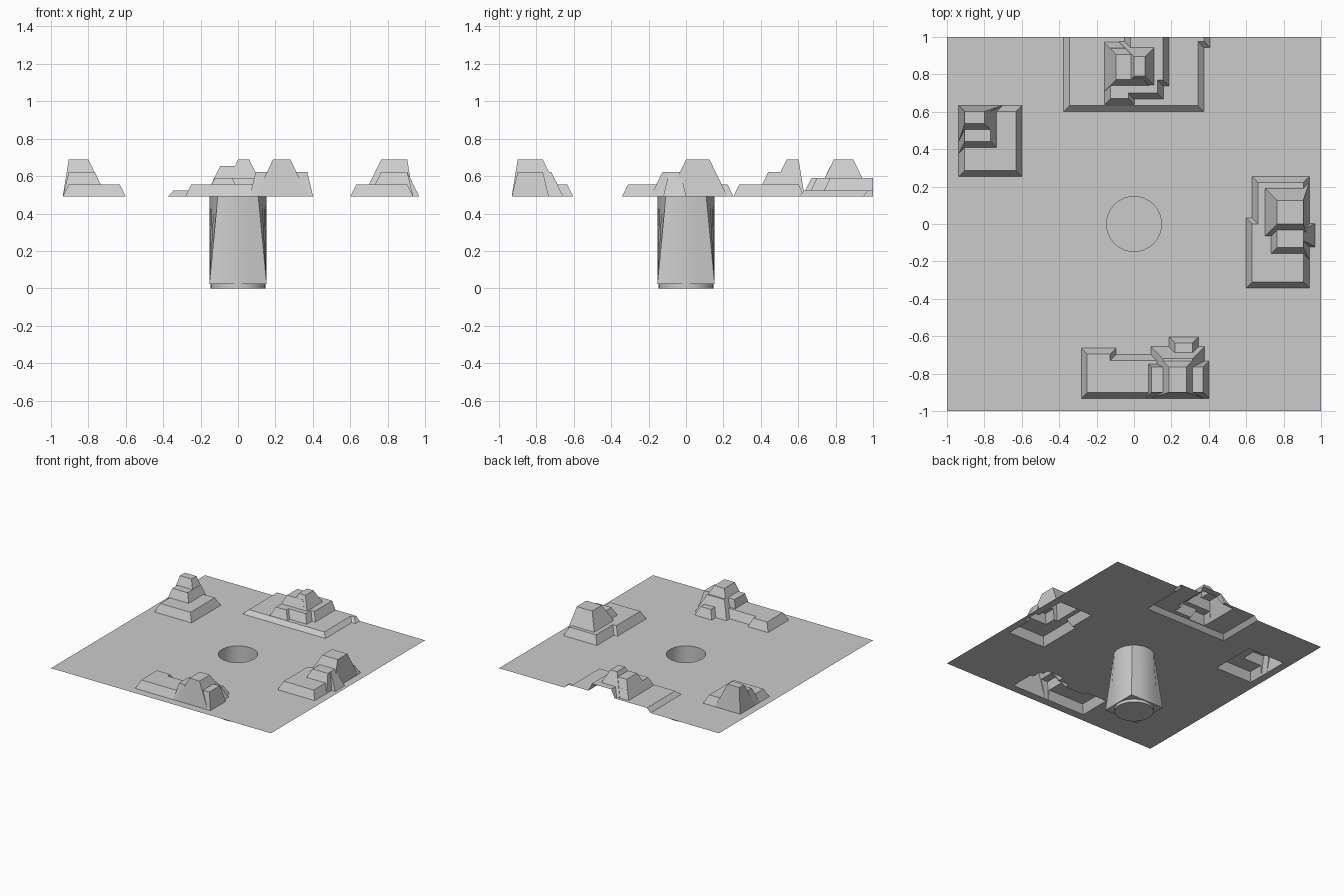
import bpy, bmesh, math

if "Cube" in bpy.data.objects:
    bpy.data.objects.remove(bpy.data.objects["Cube"])

GROUND, DEEP = 0.49, 0.44   # blocks start below the ground so the union is clean
STEP = 0.033                # height of one level, also the run of one slope


def new_object(name, bm):
    bmesh.ops.recalc_face_normals(bm, faces=bm.faces)
    me = bpy.data.meshes.new(name)
    bm.to_mesh(me)
    bm.free()
    ob = bpy.data.objects.new(name, me)
    bpy.context.collection.objects.link(ob)
    return ob


def bridge(bm, a, b):
    for i in range(len(a)):
        j = (i + 1) % len(a)
        bm.faces.new((a[i], a[j], b[j], b[i]))


def frustum(name, base, top, zb, zt):
    bm = bmesh.new()
    a, b = [[bm.verts.new((x, y, z)) for x, y in ((w, s), (e, s), (e, n), (w, n))]
            for (w, e, s, n), z in ((base, zb), (top, zt))]
    bm.faces.new(a)
    bm.faces.new(b)
    bridge(bm, a, b)
    return new_object(name, bm)


def rock_block(level, top, cliffs):
    """Sides named in cliffs slope one step over the full height, others per two levels."""
    z = GROUND + STEP * level
    base = []
    for side, v in zip("WESN", top):
        span = level if side in cliffs else min(level, 2)
        run = .032 * (z - DEEP) / (span * STEP)
        base.append(v - run if side in "WS" else v + run)
    return frustum("rock_block", base, top, DEEP, z)


def boolean(target, other, op):
    m = target.modifiers.new("cut", 'BOOLEAN')
    m.operation, m.solver, m.object = op, 'EXACT', other
    bpy.context.view_layer.objects.active = target
    bpy.ops.object.modifier_apply(modifier=m.name)
    bpy.data.objects.remove(other)


# Flat tops (west, east, south, north) for each rock, with level and cliff sides
left_rock = [
    (2, (-.905, -.632, .285, .602), ""),
    (4, (-.905, -.766, .44, .602), "WN"),
    (6, (-.905, -.80, .538, .602), "WN")]
right_rock = [
    (2, (.632, .905, -.31, 0), ""),
    (2, (.664, .905, -.2, .222), ""),
    (4, (.765, .905, -.126, .05), "E"),
    (6, (.765, .905, 0, .126), "E"),
    (4, (.8, .905, -.09, -.03), "SN")]
back_rock = [
    (1, (-.345, .342, .633, 1.3), ""),
    (1, (0, .375, .975, 1.3), ""),
    (3, (-.125, -.03, .67, .94), ""),
    (3, (-.02, .155, .77, 1.3), ""),
    (3, (-.07, .125, .70, .87), ""),
    (5, (-.095, .05, .773, .907), ""),
    (6, (0, .06, .79, .895), "")]
front_rock = [
    (2, (-.25, .2, -.90, -.73), ""),
    (2, (-.25, -.128, -.90, -.695), ""),
    (4, (.094, .37, -.90, -.765), "WESN"),
    (6, (.187, .28, -.90, -.765), "S"),
    (2, (.22, .312, -.8, -.635), ""),
    (4, (.155, .312, -.8, -.72), "")]

# Ground with rocks fused into one skin
slab = (-1, 1, -1, 1.2)
ground = frustum("ground_with_rocks", slab, slab, .4, GROUND)
for rock in (left_rock, right_rock, back_rock, front_rock):
    for spec in rock:
        boolean(ground, rock_block(*spec), 'UNION')

# Round hole in the middle
R, N = .147, 32
bm = bmesh.new()
bmesh.ops.create_cone(bm, cap_ends=True, segments=N, radius1=R, radius2=R, depth=2)
boolean(ground, new_object("hole_cutter", bm), 'DIFFERENCE')

# Trim at the rear edge and keep only the upper skin
bm = bmesh.new()
bm.from_mesh(ground.data)
bmesh.ops.bisect_plane(bm, geom=bm.verts[:] + bm.edges[:] + bm.faces[:],
                       plane_co=(0, 1, 0), plane_no=(0, 1, 0), clear_outer=True)
under = [f for f in bm.faces if f.calc_center_median().z < GROUND - .004]
bmesh.ops.delete(bm, geom=under, context='FACES')
bm.to_mesh(ground.data)
bm.free()


def ring(bm, z, r, square=False):
    vs = []
    for i in range(N):
        a = 2 * math.pi * i / N
        c, s = math.cos(a), math.sin(a)
        k = r / max(abs(c), abs(s)) if square else r
        vs.append(bm.verts.new((c * k, s * k, z)))
    return vs


# Cup with a floor
bm = bmesh.new()
bottom = ring(bm, 0, R)
bm.faces.new(bottom)
bridge(bm, bottom, ring(bm, GROUND, R))
cup = new_object("cup", bm)

# Sleeve around the cup, round at the top and square at the bottom
bm = bmesh.new()
outer, foot = R + .006, .023
square = ring(bm, foot, outer, True)
bridge(bm, square, ring(bm, GROUND, outer))
bridge(bm, ring(bm, foot, R), square)
sleeve = new_object("cup_sleeve", bm)

for ob in (cup, sleeve):
    bpy.ops.object.select_all(action='DESELECT')
    ob.select_set(True)
    bpy.context.view_layer.objects.active = ob
    bpy.ops.object.shade_smooth_by_angle(angle=math.radians(30))
